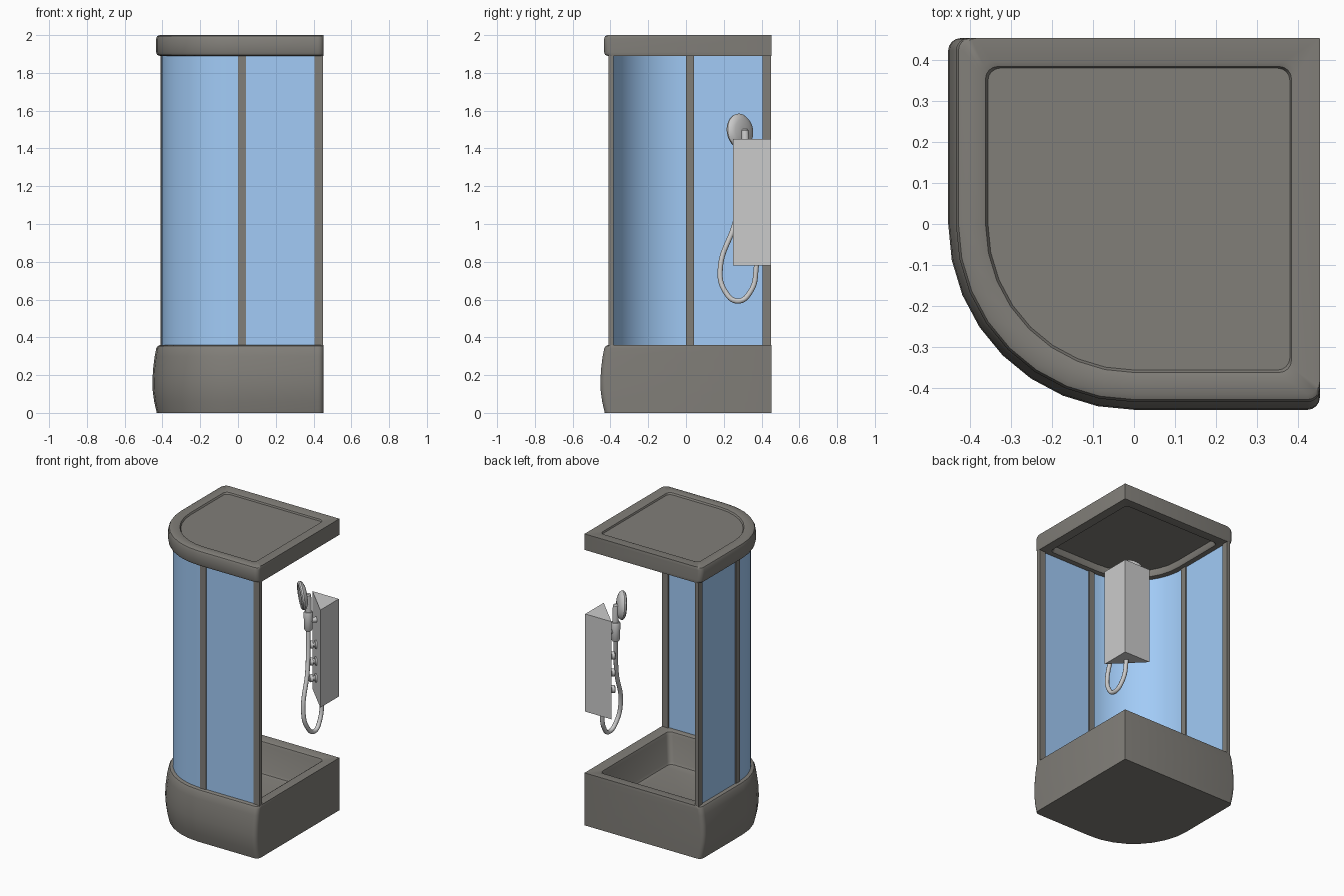
import bpy, bmesh, math
from mathutils import Vector

if "Cube" in bpy.data.objects:
    bpy.data.objects.remove(bpy.data.objects["Cube"])


def material(name, rgb):
    m = bpy.data.materials.new(name)
    m.diffuse_color = (*rgb, 1)
    m.use_nodes = True
    m.node_tree.nodes["Principled BSDF"].inputs["Base Color"].default_value = m.diffuse_color
    return m


DARK = material("dark_frame", (0.22, 0.21, 0.19))
BLUE = material("blue_glass", (0.36, 0.60, 0.93))
E = 0.453


def finish(name, bm, mat=None, smooth=True):
    bmesh.ops.recalc_face_normals(bm, faces=bm.faces)
    me = bpy.data.meshes.new(name)
    bm.to_mesh(me)
    bm.free()
    ob = bpy.data.objects.new(name, me)
    bpy.context.collection.objects.link(ob)
    if mat:
        me.materials.append(mat)
    if smooth:
        bpy.ops.object.select_all(action='DESELECT')
        bpy.context.view_layer.objects.active = ob
        ob.select_set(True)
        bpy.ops.object.shade_smooth_by_angle(angle=math.radians(35))
    return ob


def loft(bm, rings):
    rows = [[bm.verts.new(p) for p in r] for r in rings]
    n = len(rows[0])
    for a, b in zip(rows, rows[1:]):
        for i in range(n):
            j = (i + 1) % n
            bm.faces.new((a[i], a[j], b[j], b[i]))
    bm.faces.new(rows[0][::-1])
    bm.faces.new(rows[-1])


def arc(cx, cy, r, a0, a1, n):
    return [(cx + r * math.cos(math.radians(a0 + (a1 - a0) * i / n)),
             cy + r * math.sin(math.radians(a0 + (a1 - a0) * i / n))) for i in range(n + 1)]


def outline(d, e, z):
    # quadrant footprint: round at front left, d = reach to left/front, e = reach to right/back
    r, rb = 0.03, (0.001 if e == E else 0.03)
    pts = arc(e - rb, e - rb, rb, 0, 90, 4) + arc(-d + r, e - r, r, 90, 180, 4)
    pts += arc(0, 0, d, 180, 270, 8) + arc(e - r, -d + r, r, 270, 360, 4)
    return [(x, y, z) for x, y in pts]


def shell(name, sections):
    bm = bmesh.new()
    loft(bm, [outline(*s) for s in sections])
    return finish(name, bm, DARK)


def prism(name, pts, z0, z1, mat=None):
    bm = bmesh.new()
    loft(bm, [[(x, y, z) for x, y in pts] for z in (z0, z1)])
    return finish(name, bm, mat)


def turned(name, profile, loc, axis, n=24):
    # profile of (radius, height) turned around an axis
    bm = bmesh.new()
    q = Vector(axis).to_track_quat('Z', 'Y')
    loft(bm, [[Vector(loc) + q @ Vector((x, y, h)) for x, y in arc(0, 0, r, 0, 360 - 360 / n, n - 1)]
              for r, h in profile])
    return finish(name, bm)


# Deep tray with bulging left and front sides
shell("tray", [(0.43, E, 0), (0.444, E, 0.06), (0.452, E, 0.12), (0.453, E, 0.17),
               (0.45, E, 0.23), (0.441, E, 0.30), (0.433, E, 0.34), (0.425, E, 0.354),
               (0.41, E, 0.36), (0.375, 0.395, 0.36), (0.362, 0.384, 0.354),
               (0.355, 0.378, 0.335), (0.33, 0.353, 0.17), (0.322, 0.345, 0.155),
               (0.305, 0.328, 0.15)])

# Roof with rounded rim and recessed panel on both faces
shell("roof", [(0.352, 0.376, 1.935), (0.356, 0.38, 1.905), (0.362, 0.386, 1.893),
               (0.375, 0.395, 1.89), (0.415, E, 1.89), (0.428, E, 1.896), (0.434, E, 1.91),
               (0.434, E, 1.98), (0.428, E, 1.994), (0.415, E, 2.0), (0.375, 0.395, 2.0),
               (0.362, 0.384, 1.996), (0.356, 0.38, 1.985)])

# Frame posts and flat glass, mirrored across the diagonal
Z0, Z1 = 0.35, 1.9


def rect(x0, x1, y0, y1):
    return [(x0, y0), (x1, y0), (x1, y1), (x0, y1)]


for side, swap in (("front", False), ("left", True)):
    for part, pts, mat in (("inner_post", rect(0, 0.043, -0.41, -0.385), DARK),
                           ("end_post", rect(0.405, 0.45, -0.41, -0.385), DARK),
                           ("glass", rect(0.04, 0.408, -0.404, -0.394), BLUE)):
        prism(f"{side}_{part}", [(y, x) for x, y in pts] if swap else pts, Z0, Z1, mat)

# Curved door glass
prism("curved_glass", arc(0, 0, 0.404, 180, 270, 16) + arc(0, 0, 0.394, 270, 180, 16), Z0, Z1, BLUE)

# Corner cabinet
prism("cabinet", [(0.45, 0.45), (0.25, 0.45), (0.45, 0.25)], 0.78, 1.45)

# Hand shower: disc head, neck, grip and wall bracket
OUT = (-1, -1, 0)
turned("shower_head", [(0.02, -0.028), (0.06, -0.024), (0.083, -0.014), (0.093, 0), (0.091, 0.01),
                       (0.083, 0.017), (0.07, 0.018), (0.066, 0.013)], (0.287, 0.287, 1.492), (-1, -1, -0.15), 32)
turned("shower_neck", [(0.019, 0), (0.021, 0.11), (0.019, 0.135), (0.012, 0.142)],
       (0.316, 0.316, 1.36), (-0.03, -0.03, 1))
turned("shower_grip", [(0.02, 0), (0.026, 0.01), (0.03, 0.12), (0.026, 0.13)], (0.314, 0.314, 1.25), (0, 0, 1))
turned("bracket", [(0.018, 0), (0.018, 0.05)], (0.355, 0.355, 1.32), OUT)

# Control knobs
for i, z in enumerate((1.15, 1.035, 0.92)):
    turned(f"knob_{i + 1}", [(0.028, 0), (0.028, 0.012), (0.016, 0.014), (0.016, 0.024), (0.025, 0.026),
                             (0.025, 0.045), (0.02, 0.05)], (0.352, 0.352, z), OUT, 20)

# Hose looping from the grip back into the cabinet underside
cu = bpy.data.curves.new("hose", 'CURVE')
cu.dimensions = '3D'
cu.bevel_depth, cu.bevel_resolution, cu.use_fill_caps = 0.014, 3, True
path = [(0.314, 0.314, 1.26), (0.330, 0.29, 1.12), (0.348, 0.255, 0.99), (0.368, 0.182, 0.77),
        (0.38, 0.203, 0.65), (0.388, 0.275, 0.592), (0.382, 0.346, 0.65), (0.375, 0.375, 0.79)]
sp = cu.splines.new('BEZIER')
sp.bezier_points.add(len(path) - 1)
for bp, p in zip(sp.bezier_points, path):
    bp.co = p
    bp.handle_left_type = bp.handle_right_type = 'AUTO'
bpy.context.collection.objects.link(bpy.data.objects.new("hose", cu))
